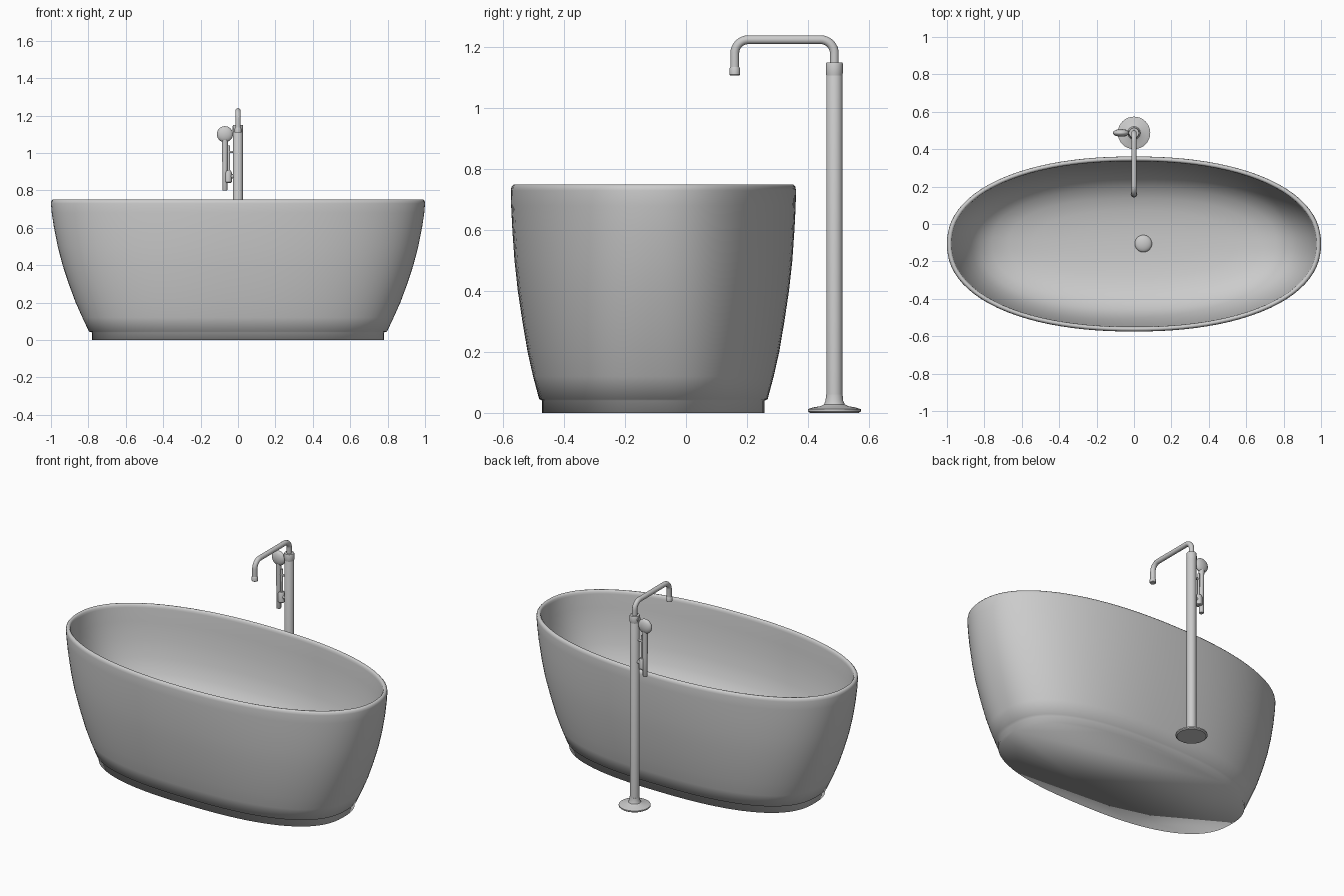
import bpy, bmesh, math
from mathutils import Vector

if "Cube" in bpy.data.objects:
    bpy.data.objects.remove(bpy.data.objects["Cube"])

TUB_Y, POST_Y = -0.107, 0.487


def finish(name, bm, angle=35):
    bmesh.ops.recalc_face_normals(bm, faces=bm.faces[:])
    me = bpy.data.meshes.new(name)
    bm.to_mesh(me)
    bm.free()
    ob = bpy.data.objects.new(name, me)
    bpy.context.collection.objects.link(ob)
    bpy.ops.object.select_all(action='DESELECT')
    ob.select_set(True)
    bpy.context.view_layer.objects.active = ob
    bpy.ops.object.shade_smooth_by_angle(angle=math.radians(angle))
    return ob


def loft(name, rings, centre, seg=96, angle=35):
    """Stack of superellipse rings (z, half x, half y, exponent), capped at both ends."""
    bm = bmesh.new()
    loops = []
    for z, a, b, n in rings:
        loop = []
        for i in range(seg):
            t = 2 * math.pi * i / seg
            c, s = math.cos(t), math.sin(t)
            r = (abs(c) ** n + abs(s) ** n) ** (-1 / n)
            loop.append(bm.verts.new((centre[0] + a * r * c, centre[1] + b * r * s, z)))
        loops.append(loop)
    for p, q in zip(loops, loops[1:]):
        for i in range(seg):
            j = (i + 1) % seg
            bm.faces.new((p[i], p[j], q[j], q[i]))
    for end in (loops[0], loops[-1]):
        bm.faces.new(end)
    return finish(name, bm, angle)


def turned(name, profile, centre, seg=32):
    """Round part from (z, radius) pairs."""
    return loft(name, [(z, r, r, 2) for z, r in profile], centre, seg)


def tube(name, pts, radius, seg=20):
    """Pipe along a path."""
    pts = [Vector(p) for p in pts]
    bm = bmesh.new()
    loops = []
    side = None
    for i, p in enumerate(pts):
        d = (pts[min(i + 1, len(pts) - 1)] - pts[max(i - 1, 0)]).normalized()
        if side is None:
            side = d.orthogonal()
        side = (side - d * side.dot(d)).normalized()
        up = d.cross(side)
        loops.append([bm.verts.new(p + radius * (side * math.cos(k * 2 * math.pi / seg)
                     + up * math.sin(k * 2 * math.pi / seg))) for k in range(seg)])
    for p, q in zip(loops, loops[1:]):
        for k in range(seg):
            j = (k + 1) % seg
            bm.faces.new((p[k], p[j], q[j], q[k]))
    bm.faces.new(loops[0])
    bm.faces.new(loops[-1])
    return finish(name, bm)


def ball(name, loc, radii):
    bm = bmesh.new()
    bmesh.ops.create_uvsphere(bm, u_segments=32, v_segments=16, radius=1)
    bmesh.ops.scale(bm, vec=radii, verts=bm.verts[:])
    bmesh.ops.translate(bm, vec=loc, verts=bm.verts[:])
    return finish(name, bm)


# Tub: flat bottom, plinth, outer wall, rolled rim, rounded inner bowl
base = [(0.0, 0.78, 0.365, 2.5), (0.04, 0.78, 0.365, 2.5), (0.045, 0.797, 0.375, 2.5)]
outer = [(0.12, 0.832, 0.395, 2.47), (0.20, 0.868, 0.413, 2.42), (0.30, 0.905, 0.430, 2.37),
         (0.40, 0.938, 0.445, 2.32), (0.50, 0.964, 0.456, 2.27), (0.60, 0.984, 0.463, 2.23),
         (0.68, 0.996, 0.467, 2.2)]
rim = [(0.73, 1.0, 0.468, 2.2), (0.742, 0.998, 0.466, 2.2), (0.75, 0.991, 0.459, 2.2),
       (0.75, 0.981, 0.450, 2.2), (0.742, 0.975, 0.444, 2.2), (0.73, 0.973, 0.442, 2.2)]
bowl = [(0.65, 0.962, 0.437, 2.22), (0.55, 0.940, 0.425, 2.25), (0.45, 0.908, 0.407, 2.28),
        (0.37, 0.87, 0.382, 2.3), (0.31, 0.825, 0.348, 2.33), (0.265, 0.76, 0.30, 2.35),
        (0.235, 0.67, 0.245, 2.35), (0.217, 0.54, 0.18, 2.3), (0.207, 0.36, 0.11, 2.2),
        (0.203, 0.15, 0.045, 2)]
tub = loft("bathtub", base + outer + rim + bowl, (0, TUB_Y), angle=180)
white = bpy.data.materials.new("warm_white")
white.diffuse_color = (0.88, 0.87, 0.85, 1)
white.use_nodes = True
white.node_tree.nodes["Principled BSDF"].inputs["Base Color"].default_value = white.diffuse_color
tub.data.materials.append(white)

# Drain plug
ball("drain_plug", (0.05, -0.105, 0.205), (0.046, 0.046, 0.02))

# Floor flange, standing post and collar
turned("floor_flange", [(0, 0.08), (0.005, 0.087), (0.012, 0.087), (0.018, 0.07), (0.022, 0.045),
                        (0.028, 0.034), (0.04, 0.029), (0.06, 0.027)], (0, POST_Y))
turned("post", [(0.01, 0.0265), (1.145, 0.0265), (1.15, 0.024)], (0, POST_Y))
turned("post_collar", [(1.108, 0.0265), (1.118, 0.028), (1.146, 0.028), (1.15, 0.026)], (0, POST_Y))

# Spout with two rounded bends
R, TOP, OUT = 0.045, 1.225, 0.16
path = [(0, POST_Y, 1.14)]
for start, cy in ((0, POST_Y - R), (1, OUT + R)):
    for k in range(9):
        t = math.pi / 2 * (start + k / 8)
        path.append((0, cy + R * math.cos(t), TOP - R + R * math.sin(t)))
path.append((0, OUT, 1.125))
tube("spout", path, 0.0145)
turned("spout_tip", [(1.108, 0.016), (1.11, 0.0175), (1.13, 0.0175), (1.135, 0.0145)], (0, OUT))

# Hand shower: round head and handle
HX = -0.07
ball("shower_head", (HX, POST_Y, 1.10), (0.043, 0.02, 0.043))
turned("shower_handle", [(0.80, 0.012), (0.803, 0.0135), (0.92, 0.0135), (1.02, 0.0155), (1.07, 0.016)],
       (HX, POST_Y), 20)

# Holder and side brackets
turned("shower_holder", [(0.84, 0.014), (0.845, 0.019), (0.895, 0.019), (0.905, 0.014)], (-0.052, POST_Y), 20)
tube("lever", [(-0.049, POST_Y, 0.90), (-0.05, POST_Y, 1.04)], 0.007, 12)
for name, z, r in (("lower_bracket", 0.875, 0.011), ("middle_bracket", 1.005, 0.006),
                   ("upper_bracket", 1.13, 0.013)):
    x0 = -0.03 if z > 1.1 else -0.06
    tube(name, [(x0, POST_Y, z), (0, POST_Y, z)], r, 16)
